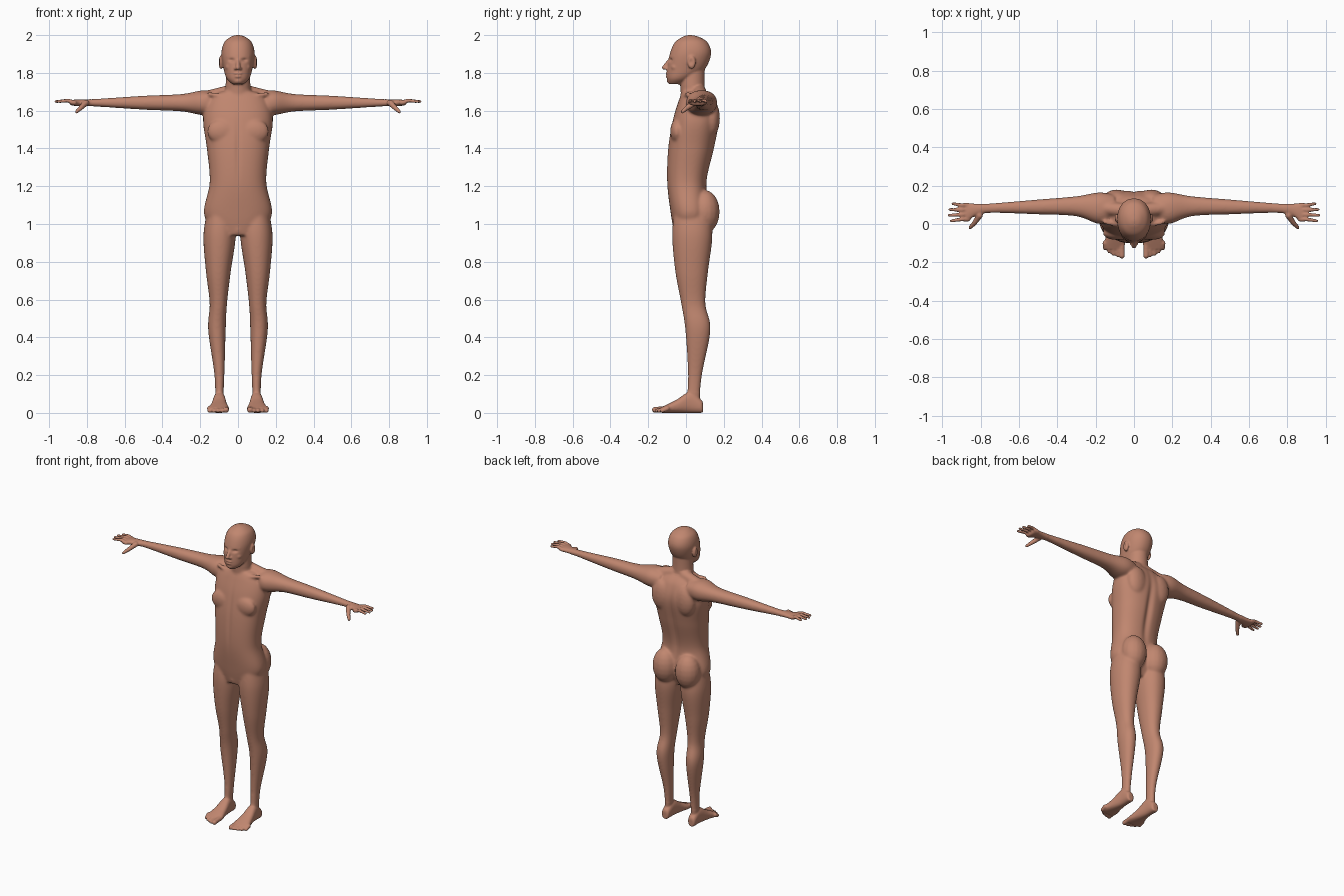
import bpy
import bmesh
from math import sin, cos, pi, exp, copysign
from mathutils import Vector, Matrix

default_cube = bpy.data.objects.get("Cube")
if default_cube:
    bpy.data.objects.remove(default_cube, do_unlink=True)

X, Y, Z = range(3)
bm = bmesh.new()


def spline(before, start, end, after, t):
    """Smooth in-between value from start to end."""
    slope_in = (end - before) / 2
    slope_out = (after - start) / 2
    rise = end - start
    bend = t * (3 * rise - 2 * slope_in - slope_out)
    twist = t * t * (slope_in + slope_out - 2 * rise)
    return start + t * (slope_in + bend + twist)


def loft(axis, rings, power, steps=8, segments=40):
    """Closed skin; each ring is (position, low, high, low, high) across the axis."""
    padded = [rings[0]] + rings + [rings[-1]]
    dense = []
    for group in zip(padded, padded[1:], padded[2:], padded[3:]):
        for step in range(steps):
            dense.append([spline(*values, step / steps) for values in zip(*group)])
    dense.append(rings[-1])

    def squarish(value):
        return copysign(abs(value) ** (2 / power), value)

    loops = []
    for along, u_low, u_high, v_low, v_high in dense:
        loop = []
        for k in range(segments):
            angle = 2 * pi * (k + 0.5) / segments
            u_share = (1 + squarish(cos(angle))) / 2
            v_share = (1 + squarish(sin(angle))) / 2
            co = [u_low + (u_high - u_low) * u_share,
                  v_low + (v_high - v_low) * v_share]
            co.insert(axis, along)
            loop.append(bm.verts.new(co))
        loops.append(loop)
    for lower, upper in zip(loops, loops[1:]):
        for k in range(segments):
            following = (k + 1) % segments
            bm.faces.new((lower[k], lower[following], upper[following], upper[k]))
    bm.faces.new(loops[0])
    bm.faces.new(loops[-1])


def centred_loft(rings, power):
    """Upright skin on the middle line; each ring is (height, half width, front, back)."""
    loft(Z, [(height, -half, half, front, back)
             for height, half, front, back in rings], power)


def ball(centre, size):
    placing = Matrix.LocRotScale(Vector(centre), None, Vector(size))
    bmesh.ops.create_uvsphere(bm, u_segments=16, v_segments=10, radius=1, matrix=placing)


def tube(points, start, end, beads=10):
    """Round-ended tapered limb along a path."""
    points = [Vector(point) for point in points]
    spans = len(points) - 1
    total = beads * spans
    for i in range(total + 1):
        span = min(i // beads, spans - 1)
        place = points[span].lerp(points[span + 1], i / beads - span)
        radius = start + (end - start) * i / total
        ball(place, (radius, radius, radius))


# Left leg
loft(Z, [
    (.03, .08, .12, 0, .07),
    (.2, .072, .125, .01, .085),
    (.44, .065, .158, -.004, .13),
    (.58, .058, .15, -.026, .103),
    (.75, .038, .17, -.057, .117),
    (.94, .012, .183, -.073, .14),
    (1.08, .03, .16, -.06, .12)], power=2.15)

# Left foot, flat on the ground, and its toes
foot = [(-.13, .05, .155, .03), (-.1, .047, .156, .045), (-.05, .057, .143, .07),
        (.02, .067, .13, .11), (.08, .073, .125, .07), (.09, .085, .115, .05)]
loft(Y, [(along, inner, outer, 0, top) for along, inner, outer, top in foot], power=2.4)
for toe in range(5):
    x = .063 + .022 * toe
    tip = -.165 + .0024 * toe ** 2
    radius = .011 if toe else .016
    tube([(x, -.1, .024), (x, tip, radius)], .014, radius)

# Left arm and palm, level with the shoulder
arm_height = 1.642
arm = [(.1, .03, .15, .05), (.18, 0, .165, .066), (.3, .04, .145, .046),
       (.5, .05, .128, .037), (.78, .055, .106, .019), (.87, .013, .11, .016),
       (.89, .015, .108, .01)]
loft(X, [(along, front, back, arm_height - half, arm_height + half)
         for along, front, back, half in arm], power=2.2)

# Left fingers and thumb
for finger in range(4):
    base = .024 + .025 * finger
    tip = 1.2 * base - .013
    reach = .965 - .007 * (finger - 1.3) ** 2
    tube([(.865, base, arm_height), (.9, base, arm_height + .012),
          (reach, tip, arm_height + .006)], .012, .0085)
tube([(.805, .045, arm_height), (.832, .005, 1.615), (.855, -.019, 1.594)], .017, .0095)

# Left-side muscle masses: chest, shoulder blade, buttock, neck slope, collar bone
ball((.085, -.048, 1.49), (.08, .036, .065))
ball((.09, .135, 1.56), (.07, .045, .1))
ball((.085, .1, 1.065), (.083, .079, .115))
tube([(.04, .07, 1.7), (.18, .085, 1.667)], .038, .036)
tube([(.02, -.02, 1.665), (.15, .01, 1.688)], .013, .013)

# Left ear, cheek, nostril and brow
ball((.09, .03, 1.856), (.014, .022, .036))
ball((.045, -.055, 1.83), (.022, .026, .022))
ball((.012, -.104, 1.823), (.01, .01, .008))
tube([(.014, -.077, 1.886), (.052, -.058, 1.886)], .011, .011)

# Right side as a mirror of everything so far
copied = bmesh.ops.duplicate(bm, geom=bm.verts[:] + bm.edges[:] + bm.faces[:])
for part in copied["geom"]:
    if isinstance(part, bmesh.types.BMVert):
        part.co.x *= -1

# Torso and groin
centred_loft([
    (.94, .1, -.06, .08),
    (1.05, .18, -.08, .12),
    (1.22, .15, -.1, .11),
    (1.4, .165, -.095, .15),
    (1.55, .185, -.07, .175),
    (1.65, .16, -.04, .15),
    (1.7, .1, -.02, .11)], power=2.35)
ball((0, -.035, .97), (.028, .035, .035))

# Neck
centred_loft([(1.62, .08, -.02, .12), (1.72, .067, -.03, .1), (1.84, .06, -.03, .1)],
             power=2)

# Head
centred_loft([
    (1.74, .03, -.09, -.02),
    (1.77, .06, -.1, .03),
    (1.82, .076, -.1, .1),
    (1.9, .088, -.086, .133),
    (1.96, .074, -.06, .115),
    (1.99, .04, -.02, .07),
    (2, .01, .01, .03)], power=2.15)

# Nose, lips and chin
tube([(0, -.083, 1.872), (0, -.116, 1.828)], .009, .0125)
ball((0, -.097, 1.796), (.024, .012, .007))
ball((0, -.096, 1.781), (.02, .013, .007))
ball((0, -.083, 1.758), (.026, .019, .016))

# Fuse all the parts into one skin
bmesh.ops.recalc_face_normals(bm, faces=bm.faces[:])
mesh = bpy.data.meshes.new("body")
bm.to_mesh(mesh)
bm.free()
body = bpy.data.objects.new("body", mesh)
bpy.context.collection.objects.link(body)
bpy.context.view_layer.objects.active = body
body.select_set(True)
fuse = body.modifiers.new("fuse", "REMESH")
fuse.mode = "VOXEL"
fuse.voxel_size = .005
bpy.ops.object.modifier_apply(modifier=fuse.name)
mesh = body.data


def relax(verts, rounds):
    for _ in range(rounds):
        bmesh.ops.smooth_vert(bm, verts=verts, factor=0.5, use_axis_x=True,
                              use_axis_y=True, use_axis_z=True)


def falloff(across, along):
    return exp(-across ** 2 - along ** 2)


# Soften the joins: lightly on face, hands and feet, strongly elsewhere
bm = bmesh.new()
bm.from_mesh(mesh)
relax(bm.verts[:], rounds=3)
relax([v for v in bm.verts if .11 < v.co.z < 1.73 and abs(v.co.x) < .78], rounds=14)

# Press in the spine, belly line, eye sockets, mouth and ears
for vert in bm.verts:
    x, y, z = abs(vert.co.x), vert.co.y, vert.co.z
    if z < 1.7 and x < .12:
        if y > .05:
            vert.co.y -= .014 * falloff(x / .022, (z - 1.38) / .2)
        elif y < -.03:
            vert.co.y += .005 * falloff(x / .014, (z - 1.4) / .16)
    elif z > 1.74:
        if y < -.03:
            vert.co.y += .011 * falloff((x - .034) / .015, (z - 1.868) / .009)
            vert.co.y += .004 * falloff(x / .02, (z - 1.789) / .004)
        elif x > .088:
            vert.co.x *= 1 - .07 * falloff((y - .026) / .011, (z - 1.858) / .016)

bm.to_mesh(mesh)
bm.free()
mesh.shade_smooth()

# Skin colour
skin = bpy.data.materials.new("skin")
skin.use_nodes = True
colour = (.53, .24, .16, 1)
skin.diffuse_color = colour
skin.node_tree.nodes["Principled BSDF"].inputs["Base Color"].default_value = colour
mesh.materials.clear()
mesh.materials.append(skin)
